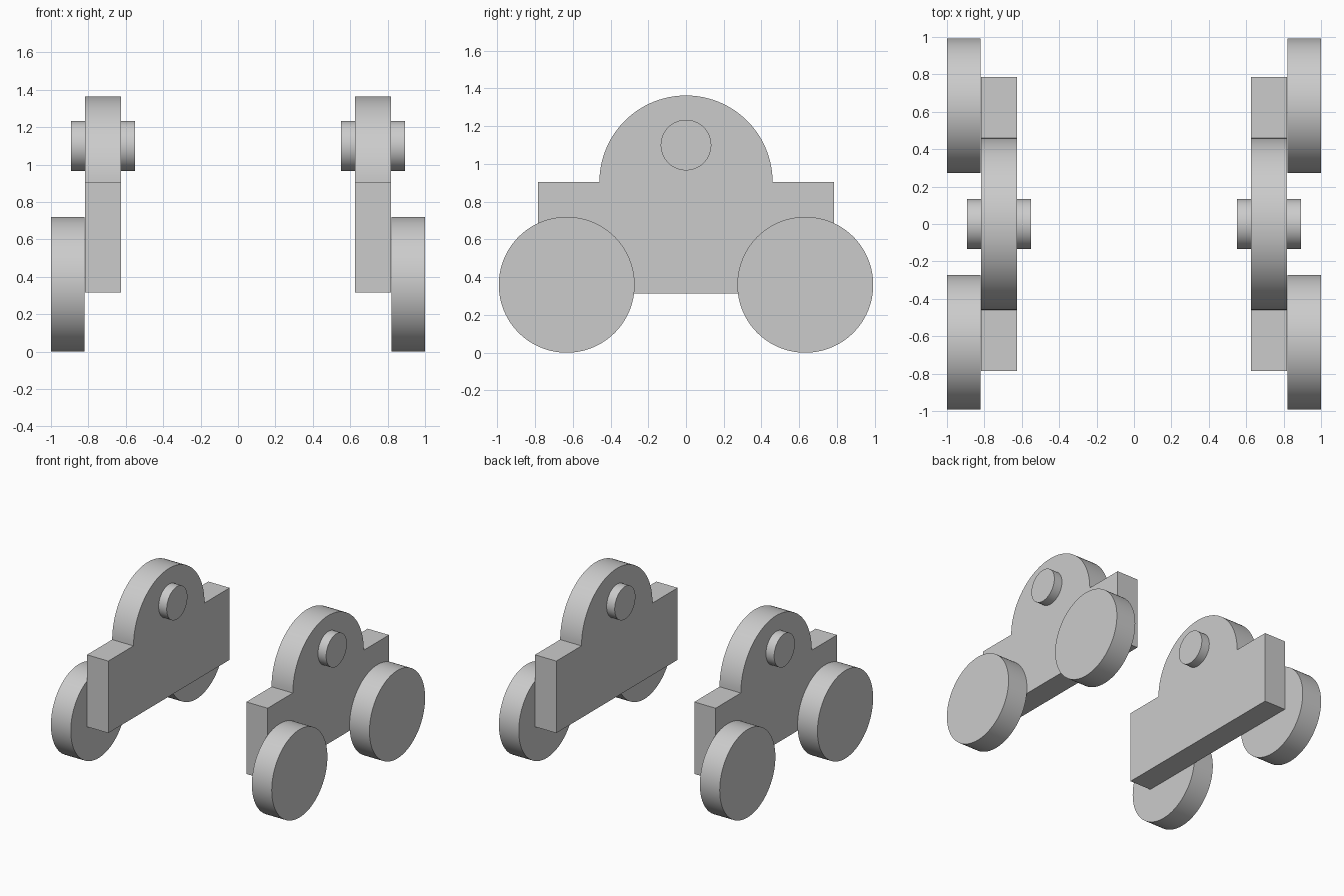
import bpy, bmesh, math

if "Cube" in bpy.data.objects:
    bpy.data.objects.remove(bpy.data.objects["Cube"])


def extruded_part(name, profile, x0, x1):
    """Extrude a (y, z) outline from x0 to x1 and mirror it to the other side."""
    bm = bmesh.new()
    face = bm.faces.new([bm.verts.new((x0, y, z)) for y, z in profile])
    new = bmesh.ops.extrude_face_region(bm, geom=[face])["geom"]
    moved = [v for v in new if isinstance(v, bmesh.types.BMVert)]
    bmesh.ops.translate(bm, verts=moved, vec=(x1 - x0, 0, 0))
    bmesh.ops.recalc_face_normals(bm, faces=bm.faces)
    mesh = bpy.data.meshes.new(name)
    bm.to_mesh(mesh)
    bm.free()
    mesh.shade_smooth()
    mesh.set_sharp_from_angle(angle=math.radians(30))
    obj = bpy.data.objects.new(name, mesh)
    bpy.context.collection.objects.link(obj)
    obj.modifiers.new("Mirror", "MIRROR").use_axis[0] = True
    return obj


def arc(cy, cz, r, start, end, steps):
    angles = [math.radians(start + (end - start) * i / steps) for i in range(steps + 1)]
    return [(cy + r * math.cos(a), cz + r * math.sin(a)) for a in angles]


def circle(cy, cz, r, sides=96):
    return arc(cy, cz, r, 0, 360, sides)[:-1]


# Side plates: rectangle with a half-round top
plate = [(-0.785, 0.315), (0.785, 0.315), (0.785, 0.904)]
plate += arc(0, 0.904, 0.459, 0, 180, 48)
plate += [(-0.785, 0.904)]
extruded_part("side_plates", plate, 0.625, 0.818)

# Pivot pins through the plates
extruded_part("pivot_pins", circle(0, 1.10, 0.134), 0.552, 0.892)

# Wheels on the outer faces
for name, y in (("front_wheels", -0.632), ("back_wheels", 0.632)):
    extruded_part(name, circle(y, 0.36, 0.36), 0.82, 1.0)
